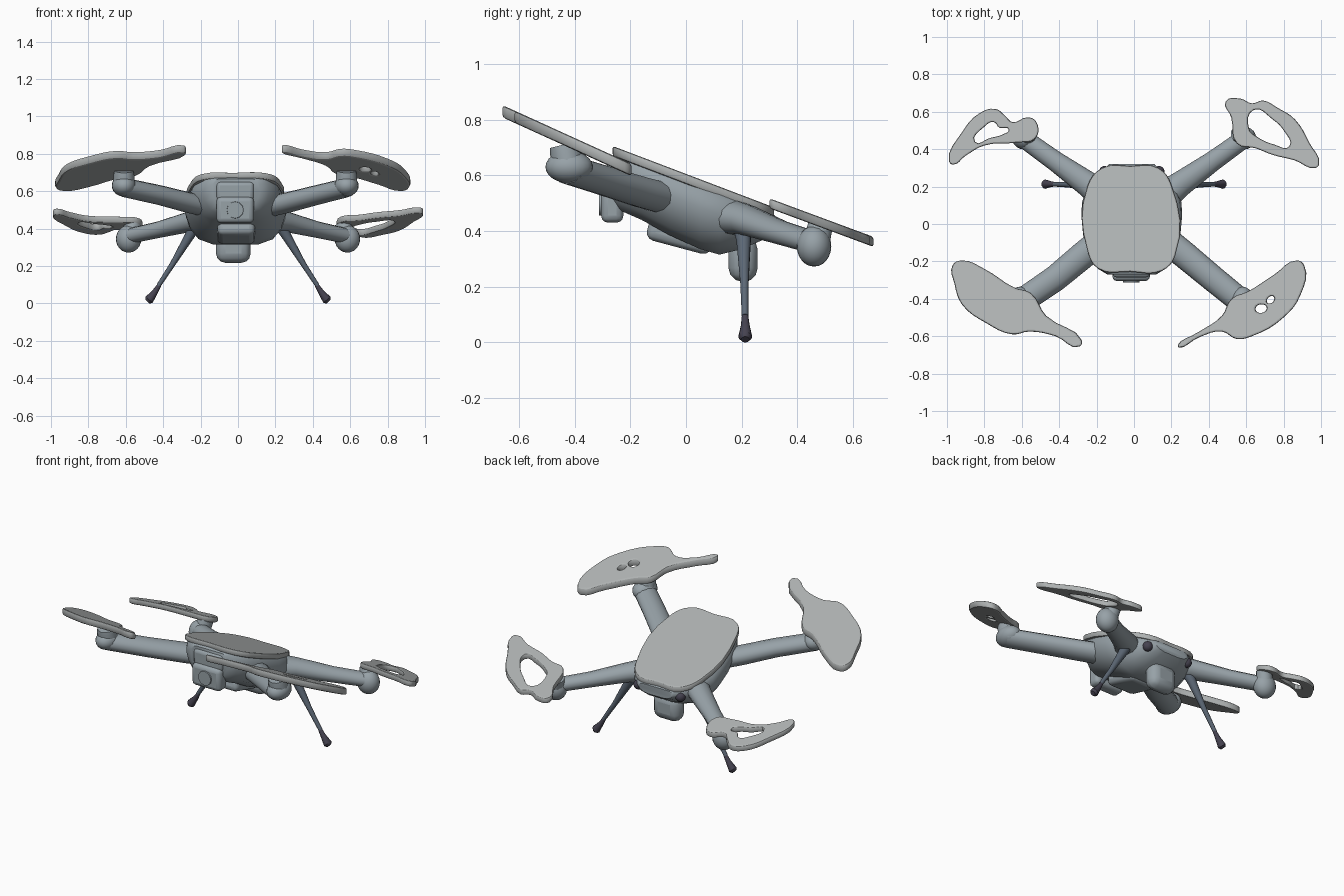
import bpy, bmesh, math
from mathutils import Vector

if "Cube" in bpy.data.objects:
    bpy.data.objects.remove(bpy.data.objects["Cube"])


def material(name, r, g, b):
    m = bpy.data.materials.new(name)
    m.diffuse_color = (r, g, b, 1)
    m.use_nodes = True
    m.node_tree.nodes["Principled BSDF"].inputs["Base Color"].default_value = m.diffuse_color
    return m


shell = material("blue_grey_shell", .31, .36, .39)
cover = material("grey_cover", .42, .44, .44)
steel = material("dark_blue_legs", .11, .14, .18)
dark = material("dark_plastic", .06, .055, .08)


def finish(ob, mat=shell, angle=40):
    bpy.ops.object.select_all(action='DESELECT')
    ob.select_set(True)
    bpy.context.view_layer.objects.active = ob
    if ob.type == 'CURVE':
        bpy.ops.object.convert(target='MESH')
        ob = bpy.context.object
    ob.data.materials.clear()
    ob.data.materials.append(mat)
    bpy.ops.object.shade_smooth_by_angle(angle=math.radians(angle))
    return ob


def link(name, data):
    ob = bpy.data.objects.new(name, data)
    bpy.context.collection.objects.link(ob)
    return ob


def tube(name, pts, mat=shell):
    """Round tube through (x, y, z, radius) points."""
    cu = bpy.data.curves.new(name, 'CURVE')
    cu.dimensions = '3D'
    cu.bevel_depth = 1
    cu.bevel_resolution = 4
    cu.use_fill_caps = True
    sp = cu.splines.new('POLY')
    sp.points.add(len(pts) - 1)
    for p, (x, y, z, r) in zip(sp.points, pts):
        p.co = (x, y, z, 1)
        p.radius = r
    return finish(link(name, cu), mat)


def flatten(ob, x0, z0, slope, k):
    """Squash an arm vertically about its sloping centre line."""
    for v in ob.data.vertices:
        zc = z0 + slope * (abs(v.co.x) - x0)
        v.co.z = zc + (v.co.z - zc) * k


def sheet(name, loops, z0, slope, half):
    """Thin rounded plate with holes, tilted so that z = z0 - slope * y."""
    cu = bpy.data.curves.new(name, 'CURVE')
    cu.dimensions = '2D'
    cu.fill_mode = 'BOTH'
    cu.extrude = half * 0.5
    cu.bevel_depth = half * 0.5
    cu.bevel_resolution = 1
    cu.offset = -half * 0.5
    cu.resolution_u = 4
    for loop in loops:
        sp = cu.splines.new('BEZIER')
        sp.bezier_points.add(len(loop) - 1)
        sp.use_cyclic_u = True
        for p, (x, y) in zip(sp.bezier_points, loop):
            p.co = (x, y, 0)
            p.handle_left_type = p.handle_right_type = 'AUTO'
    ob = finish(link(name, cu), cover)
    for v in ob.data.vertices:
        v.co.z += z0 - slope * v.co.y
    return ob


def ball(name, loc, scale, mat=shell):
    bm = bmesh.new()
    bmesh.ops.create_uvsphere(bm, u_segments=20, v_segments=12, radius=1)
    for v in bm.verts:
        v.co = Vector(loc) + v.co * Vector(scale)
    me = bpy.data.meshes.new(name)
    bm.to_mesh(me)
    bm.free()
    return finish(link(name, me), mat)


def block(name, loc, size, bevel, tilt=0):
    bpy.ops.mesh.primitive_cube_add(size=1, location=loc, rotation=(tilt, 0, 0))
    ob = bpy.context.object
    ob.name = name
    ob.scale = size
    bpy.ops.object.transform_apply(location=False, rotation=False, scale=True)
    m = ob.modifiers.new("bevel", 'BEVEL')
    m.width, m.segments = bevel, 3
    return finish(ob)


# Body shell: cross-sections (y, half width, top, bottom) lofted front to back
sections = [(-.27, .13, .665, .51), (-.24, .18, .68, .475), (-.16, .235, .662, .44),
            (-.06, .26, .625, .385), (.05, .27, .585, .335), (.12, .265, .555, .315),
            (.2, .235, .52, .335), (.27, .18, .485, .365), (.32, .12, .455, .40)]
half = [(.45, 0), (.75, .12), (.92, .35), (1, .6), (.97, .82), (.87, .95), (.72, 1)]
ring = half + [(-x, z) for x, z in reversed(half)]
bm = bmesh.new()
rows = [[bm.verts.new((x * w - .012, y, b + z * (t - b))) for x, z in ring]
        for y, w, t, b in sections]
n = len(ring)
for r0, r1 in zip(rows, rows[1:]):
    for i in range(n):
        bm.faces.new((r0[i], r0[(i + 1) % n], r1[(i + 1) % n], r1[i]))
bm.faces.new(rows[0])
bm.faces.new(rows[-1])
bmesh.ops.recalc_face_normals(bm, faces=bm.faces)
me = bpy.data.meshes.new("body")
bm.to_mesh(me)
bm.free()
finish(link("body", me))

# Top cover
sheet("top_cover", [[(-.25, -.14), (-.25, .2), (-.17, .3), (-.02, .31), (.13, .3), (.2, .21),
                     (.22, -.17), (.15, -.25), (-.02, -.255), (-.19, -.24)]], .587, .38, .018)

# Front camera, underside pod and rear sensors
block("camera_housing", (-.015, -.265, .50), (.2, .08, .14), .025)
tube("camera_lens", [(-.015, -.29, .5, .048), (-.015, -.312, .5, .044)])
block("nose_frame", (-.015, -.26, .60), (.2, .05, .1), .02)
block("belly_block", (-.01, -.02, .385), (.2, .24, .09), .03, math.radians(-15))
block("underside_pod", (-.025, .205, .30), (.185, .105, .165), .05)
for s in (-1, 1):
    ball("rear_sensor", (s * .145 - .012, .28, .42), (.03, .03, .03), dark)

# Arms, motors and legs on both sides
for s in (-1, 1):
    fx = .61 if s < 0 else .58
    arm = tube("front_arm", [(s * .15, -.07, .515, .075), (s * .27, -.165, .54, .073),
                             (s * .42, -.29, .58, .07), (s * fx, -.42, .62, .068)])
    flatten(arm, .15, .515, .235, .76)
    ball("front_arm_end", (s * fx, -.42, .63), (.065, .085, .058))
    tube("front_motor", [(s * fx, -.42, .62, .06), (s * fx, -.435, .69, .055),
                         (s * fx, -.44, .71, .05)])
    arm = tube("rear_arm", [(s * .14, .13, .455, .085), (s * .25, .215, .44, .068),
                            (s * .42, .335, .395, .054), (s * .58, .45, .36, .05)])
    flatten(arm, .14, .46, -.22, .82)
    ball("rear_motor", (s * .585, .46, .345), (.068, .062, .073))
    tube("rear_motor_cap", [(s * .575, .47, .37, .05), (s * .56, .485, .425, .045)])
    tube("leg", [(s * .22, .2, .43, .035), (s * .26, .207, .36, .026),
                 (s * .35, .21, .21, .015), (s * .425, .212, .095, .012)], steel)
    tube("foot", [(s * .42, .212, .1, .011), (s * .445, .213, .06, .016),
                  (s * .475, .213, .02, .025), (s * .485, .213, .01, .015)], dark)

# Front propellers
sheet("front_left_propeller", [[
    (-.97, -.22), (-.92, -.195), (-.8, -.24), (-.64, -.34), (-.55, -.37), (-.47, -.49),
    (-.28, -.62), (-.29, -.655), (-.42, -.6), (-.56, -.575), (-.65, -.59), (-.79, -.53),
    (-.92, -.43), (-.96, -.32)]], .53, .455, .022)
sheet("front_right_propeller", [
    [(.91, -.22), (.87, -.195), (.75, -.27), (.61, -.36), (.52, -.4), (.47, -.49),
     (.34, -.58), (.235, -.645), (.24, -.66), (.35, -.605), (.47, -.575), (.55, -.615),
     (.63, -.6), (.8, -.5), (.89, -.38)],
    [(.71, -.415), (.74, -.385), (.75, -.40), (.725, -.425)],
    [(.65, -.45), (.69, -.43), (.71, -.45), (.67, -.475)]], .53, .455, .022)

# Rear propellers with open centres
sheet("rear_left_propeller", [
    [(-.99, .34), (-.92, .49), (-.83, .59), (-.74, .615), (-.69, .58), (-.65, .545),
     (-.57, .57), (-.525, .55), (-.525, .46), (-.63, .435), (-.8, .42), (-.9, .365),
     (-.97, .318)],
    [(-.85, .44), (-.8, .52), (-.75, .545), (-.72, .515), (-.67, .505), (-.7, .48),
     (-.77, .46)]], .61, .37, .018)
sheet("rear_right_propeller", [
    [(.49, .655), (.57, .67), (.63, .645), (.69, .66), (.77, .62), (.86, .56), (.94, .43),
     (.99, .32), (.97, .3), (.86, .34), (.74, .37), (.65, .405), (.55, .43), (.52, .57)],
    [(.64, .61), (.74, .56), (.8, .5), (.83, .415), (.75, .425), (.66, .465), (.615, .51)]],
    .61, .37, .018)
